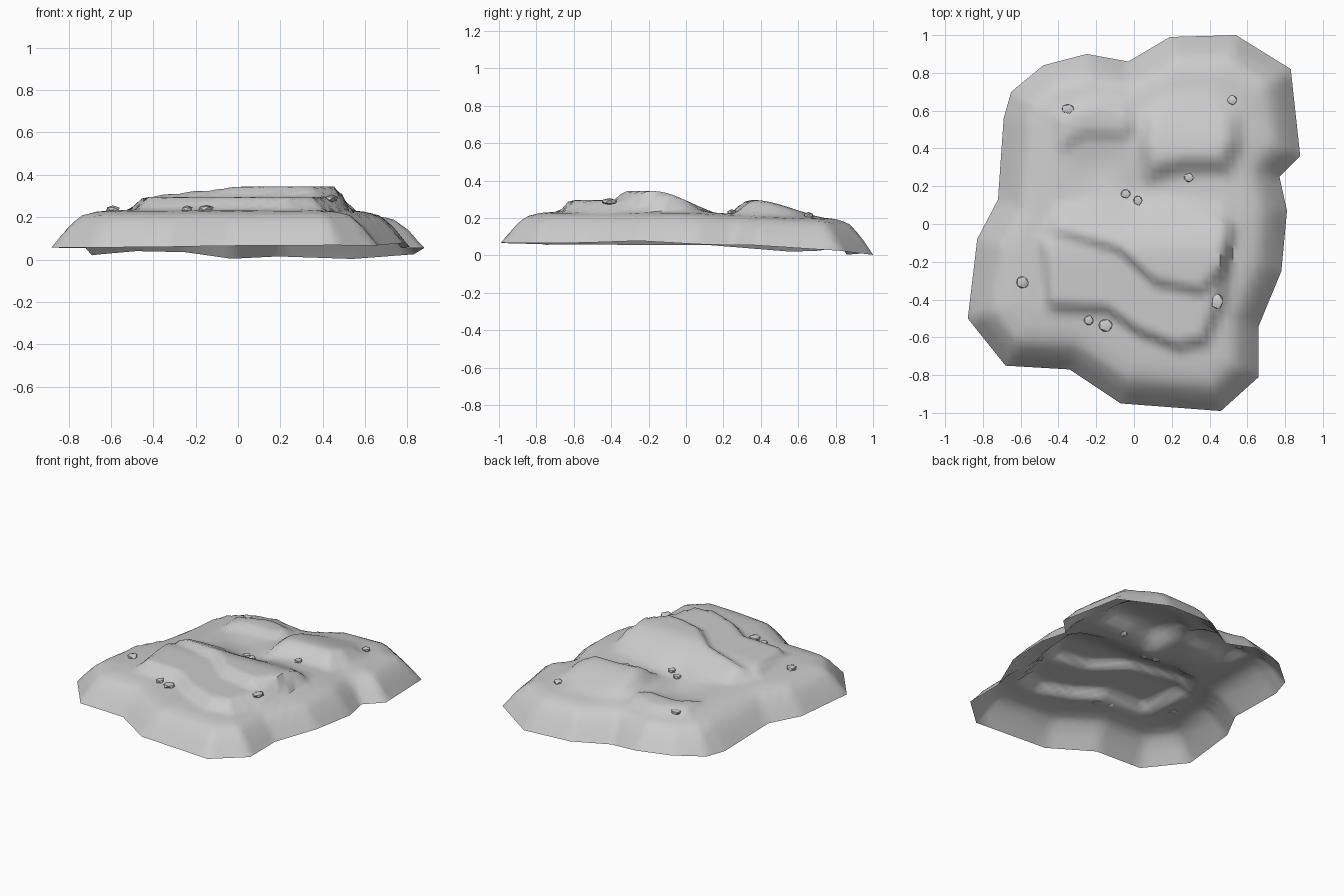
import bpy, bmesh, math, random
from mathutils import Vector
from mathutils.geometry import delaunay_2d_cdt

if "Cube" in bpy.data.objects:
    bpy.data.objects.remove(bpy.data.objects["Cube"])

random.seed(4)

grey = bpy.data.materials.new("stone_grey")
grey.diffuse_color = (0.6, 0.6, 0.6, 1)
grey.use_nodes = True
grey.node_tree.nodes["Principled BSDF"].inputs["Base Color"].default_value = grey.diffuse_color

# Rim of the ground patch: x, y, z
RIM = [(-.25, .90, .035), (-.48, .84, .04), (-.65, .70, .025), (-.69, .56, .02),
       (-.72, .13, .055), (-.83, -.08, .055), (-.88, -.50, .058), (-.68, -.75, .057),
       (-.34, -.77, .06), (-.07, -.95, .065), (.46, -.99, .068), (.66, -.81, .066),
       (.66, -.54, .068), (.78, -.25, .078), (.81, .07, .06), (.77, .25, .055),
       (.88, .36, .055), (.83, .82, .025), (.54, 1.0, .003), (.19, .99, .015),
       (-.03, .86, .004)]
RIM = [Vector(p) for p in RIM]


def smooth(t):
    t = max(0.0, min(1.0, t))
    return t * t * (3 - 2 * t)


def nearest(poly, x, y):
    """Signed distance (inside positive) and interpolated edge height."""
    p, best, bz, inside = Vector((x, y)), 9.0, 0.0, False
    for i, a in enumerate(poly):
        b = poly[(i + 1) % len(poly)]
        a2, b2 = a.xy, b.xy
        e = b2 - a2
        t = max(0.0, min(1.0, (p - a2).dot(e) / e.length_squared))
        d = (p - a2 - e * t).length
        if d < best:
            best, bz = d, a.z + (b.z - a.z) * t
        if (a.y > y) != (b.y > y) and x < a.x + (y - a.y) / (b.y - a.y) * (b.x - a.x):
            inside = not inside
    return (best if inside else -best), bz


def mound(outline, soft, height):
    return [Vector((x, y, 0)) for x, y in outline], soft, height


# Raised terraces: outline, width of the bank, height along y
MOUNDS = [
    # lower terrace
    mound([(-.48, -.47), (-.15, -.49), (0, -.60), (.23, -.69), (.40, -.65), (.50, -.40),
           (.55, -.05), (.52, .15), (-.1, .22), (-.42, .12), (-.52, -.1)], .07,
          lambda y: .06 * (1 - smooth((y + .2) / .4))),
    # upper terrace
    mound([(-.48, -.05), (-.1, -.16), (.1, -.34), (.37, -.39), (.50, -.25),
           (.55, .02), (.3, .16), (-.1, .2), (-.42, .1)], .06,
          lambda y: .05 * (1 - smooth((y + .15) / .35))),
    # back right rise
    mound([(.03, .19), (.28, .24), (.52, .24), (.60, .40), (.60, .60), (.45, .78),
           (.15, .74), (0, .6), (-.01, .4)], .13,
          lambda y: .08 * (1 - smooth((y - .38) / .4))),
    # back left rise
    mound([(-.42, .35), (-.25, .44), (-.05, .43), (.05, .5), (0, .65), (-.2, .7),
           (-.45, .6)], .07, lambda y: .03),
]
# Hollows: x, y, radius, depth
HOLLOWS = [(0, .15, .13, .025), (-.18, .30, .14, .03)]
# Bank profile: distance from the rim, share of the shelf height
BANK = [(0, 0), (.07, .52), (.13, .84), (.20, .95), (.30, 1.0)]


def ground(x, y):
    d, rim_z = nearest(RIM, x, y)
    d, share = max(d, 0), 1.0
    for (d0, s0), (d1, s1) in zip(BANK, BANK[1:]):
        if d <= d1:
            share = s0 + (s1 - s0) * (d - d0) / (d1 - d0)
            break
    shelf = .235 - .03 * smooth((y + .1) / .8)
    z = rim_z + (shelf - rim_z) * share
    for outline, soft, height in MOUNDS:
        z += height(y) * smooth(nearest(outline, x, y)[0] / soft)
    for hx, hy, r, depth in HOLLOWS:
        z -= depth * math.exp(-((x - hx) ** 2 + (y - hy) ** 2) / r ** 2)
    return z


def finish(name, mesh, angle):
    mesh.materials.append(grey)
    ob = bpy.data.objects.new(name, mesh)
    bpy.context.collection.objects.link(ob)
    bpy.ops.object.select_all(action='DESELECT')
    ob.select_set(True)
    bpy.context.view_layer.objects.active = ob
    bpy.ops.object.shade_smooth_by_angle(angle=math.radians(angle))
    return ob


# Ground sheet, open underneath
edge = []
for i, a in enumerate(RIM):
    b = RIM[(i + 1) % len(RIM)]
    edge += [a.lerp(b, k / 5).xy for k in range(5)]
points = list(edge)
STEP = .035
for i in range(-26, 27):
    for j in range(-29, 30):
        x, y = i * STEP, j * STEP
        if nearest(RIM, x, y)[0] > .025:
            points.append(Vector((x, y)))
verts, _, faces, *_ = delaunay_2d_cdt(points, [], [list(range(len(edge)))], 1, 1e-5)
mesh = bpy.data.meshes.new("ground")
mesh.from_pydata([(v.x, v.y, ground(v.x, v.y)) for v in verts], [], faces)
finish("ground", mesh, 50)

# Scattered pebbles: x, y, half width, half depth
PEBBLES = [(-.35, .61, .036, .027), (.52, .655, .028, .028), (.29, .245, .028, .026),
           (-.045, .16, .028, .026), (.02, .125, .026, .028), (-.59, -.31, .036, .036),
           (.44, -.41, .033, .045), (-.24, -.51, .028, .028), (-.15, -.535, .043, .037)]
for n, (x, y, rx, ry) in enumerate(PEBBLES):
    bm = bmesh.new()
    bmesh.ops.create_icosphere(bm, subdivisions=1, radius=1)
    cz = ground(x, y) + .006
    for v in bm.verts:
        k = random.uniform(.92, 1.1)
        v.co = (x + v.co.x * rx * k, y + v.co.y * ry * k, cz + v.co.z * .018 * k)
    mesh = bpy.data.meshes.new("pebble")
    bm.to_mesh(mesh)
    bm.free()
    finish(f"pebble_{n + 1}", mesh, 40)
